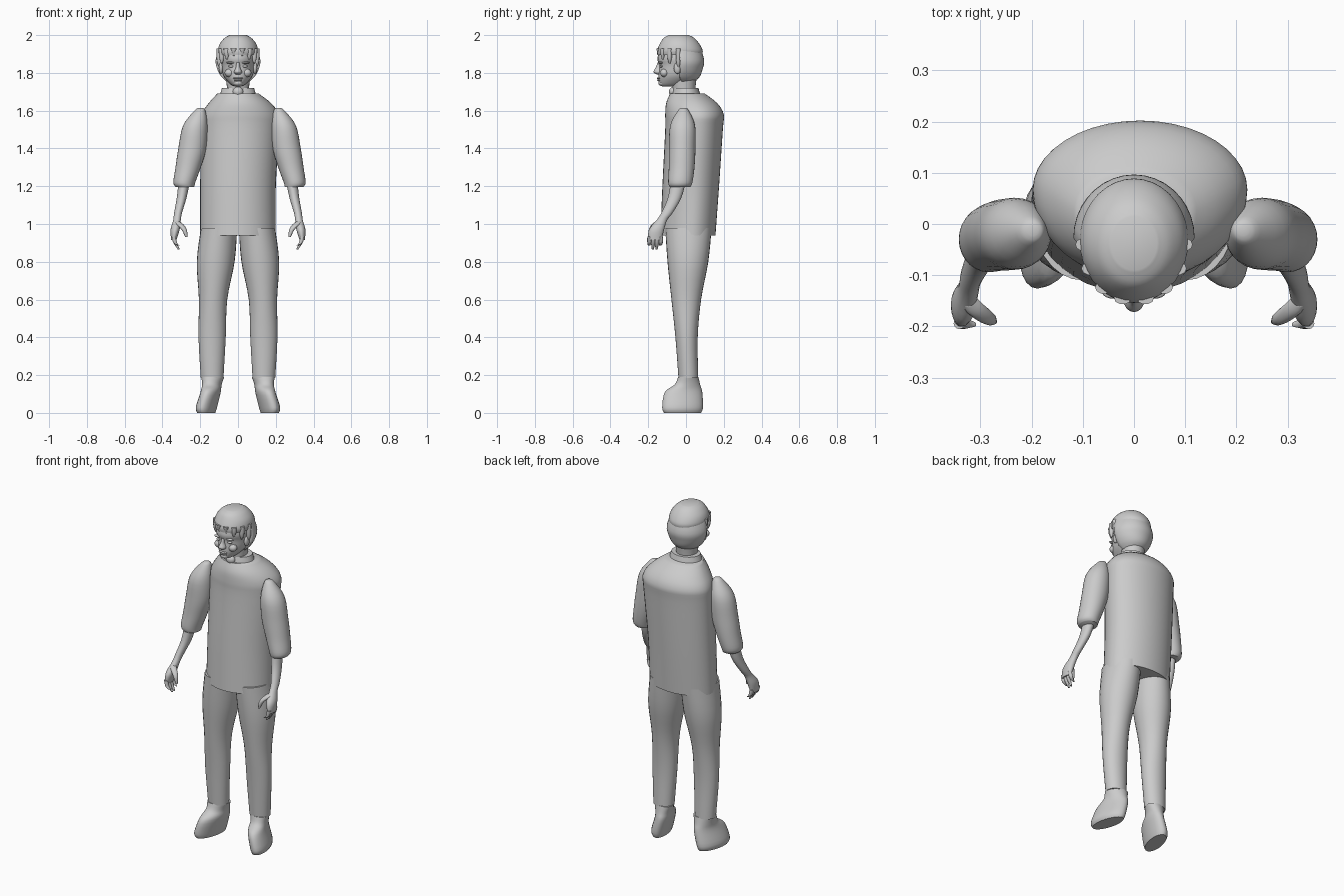
import bpy
import bmesh
import math
from mathutils import Vector

default_cube = bpy.data.objects.get("Cube")
if default_cube:
    bpy.data.objects.remove(default_cube, do_unlink=True)

# One plain colour for the whole figure
grey = bpy.data.materials.new("plain_grey")
grey.use_nodes = True
grey.diffuse_color = (.6, .6, .6, 1)
grey.node_tree.nodes["Principled BSDF"].inputs["Base Color"].default_value = grey.diffuse_color


def finish(name, bm):
    """Turn a bmesh into a smooth-shaded object."""
    bmesh.ops.recalc_face_normals(bm, faces=bm.faces)
    mesh = bpy.data.meshes.new(name)
    bm.to_mesh(mesh)
    bm.free()
    mesh.materials.append(grey)
    obj = bpy.data.objects.new(name, mesh)
    bpy.context.collection.objects.link(obj)
    bpy.ops.object.select_all(action="DESELECT")
    obj.select_set(True)
    bpy.context.view_layer.objects.active = obj
    bpy.ops.object.shade_smooth_by_angle(angle=math.radians(50))


def ring(z, wide, front, back, x=0):
    """Level cross-section: height, half width, y of its front and back, sideways place."""
    return Vector((z, wide, front, back, x))


def smooth_rings(keys, steps=4):
    """Cubic interpolation through the key rings."""
    padded = [keys[0], *keys, keys[-1]]
    for before, start, end, after in zip(padded, padded[1:], padded[2:], padded[3:]):
        leave, arrive = (end - before) / 2, (after - start) / 2
        for step in range(steps):
            t = step / steps
            bend = leave * (1 - t) - arrive * t + (end - start) * (2 * t - 1)
            yield start.lerp(end, t) + bend * t * (1 - t)
    yield keys[-1]


def loft(name, keys, side=1, shift=0, skew=0, widest=.5, sides=28):
    """Skin the rings; widest is where, from front to back, the section is broadest."""
    bm = bmesh.new()
    loops = []
    for z, wide, front, back, x in smooth_rings(keys):
        middle = front + (back - front) * widest
        loop = []
        for i in range(sides):
            angle = math.tau * i / sides
            reach = back - middle if math.sin(angle) > 0 else middle - front
            dy = math.sin(angle) * reach
            dx = math.cos(angle) * wide - skew * dy
            loop.append(bm.verts.new((side * (x + dx) + shift, middle + dy, z)))
        loops.append(loop)
    for low, high in zip(loops, loops[1:]):
        for i in range(sides):
            bm.faces.new((low[i - 1], low[i], high[i], high[i - 1]))
    bm.faces.new(loops[0])
    bm.faces.new(loops[-1])
    finish(name, bm)


def blob(name, centre, size):
    """Small ellipsoid."""
    bm = bmesh.new()
    bmesh.ops.create_uvsphere(bm, u_segments=16, v_segments=10, radius=1)
    bmesh.ops.scale(bm, vec=size, verts=bm.verts)
    bmesh.ops.translate(bm, vec=centre, verts=bm.verts)
    finish(name, bm)


# Shirt body and standing collar
loft("shirt", [
    ring(z=.94, wide=.2, front=-.135, back=.156),
    ring(z=1.2, wide=.2, front=-.125, back=.175),
    ring(z=1.5, wide=.208, front=-.11, back=.195, x=.01),
    ring(z=1.58, wide=.205, front=-.11, back=.2, x=.012),
    ring(z=1.64, wide=.165, front=-.105, back=.165, x=.01),
    ring(z=1.69, wide=.11, front=-.085, back=.1)], widest=.57, sides=40)
loft("collar", [
    ring(z=1.67, wide=.1, front=-.08, back=.08),
    ring(z=1.72, wide=.085, front=-.066, back=.066)])

# Paired limbs
for side, label in ((1, "left"), (-1, "right")):
    loft(label + "_trouser_leg", [
        ring(z=.185, wide=.06, front=-.04, back=.065, x=.137),
        ring(z=.4, wide=.072, front=-.056, back=.062, x=.137),
        ring(z=.6, wide=.075, front=-.077, back=.08, x=.132),
        ring(z=.8, wide=.1, front=-.098, back=.118, x=.118),
        ring(z=.98, wide=.096, front=-.11, back=.136, x=.1)], side)

    loft(label + "_shoe", [
        ring(z=0, wide=.044, front=-.116, back=.08, x=.168),
        ring(z=.03, wide=.052, front=-.126, back=.09, x=.167),
        ring(z=.11, wide=.05, front=-.112, back=.086, x=.145),
        ring(z=.15, wide=.05, front=-.06, back=.075, x=.138),
        ring(z=.19, wide=.06, front=-.042, back=.066, x=.134)], side, skew=.2)

    loft(label + "_sleeve", [
        ring(z=1.195, wide=.048, front=-.086, back=.022, x=.288),
        ring(z=1.22, wide=.058, front=-.094, back=.034, x=.292),
        ring(z=1.3, wide=.067, front=-.091, back=.045, x=.272),
        ring(z=1.4, wide=.074, front=-.09, back=.05, x=.25),
        ring(z=1.52, wide=.065, front=-.084, back=.048, x=.234),
        ring(z=1.6, wide=.029, front=-.043, back=.015, x=.21),
        ring(z=1.615, wide=.01, front=-.023, back=-.003, x=.205)], side, shift=.008)

    loft(label + "_forearm_and_palm", [
        ring(z=.915, wide=.014, front=-.2, back=-.13, x=.34),
        ring(z=.97, wide=.024, front=-.196, back=-.116, x=.333),
        ring(z=1.02, wide=.02, front=-.156, back=-.1, x=.323),
        ring(z=1.06, wide=.021, front=-.13, back=-.07, x=.317),
        ring(z=1.14, wide=.026, front=-.096, back=-.024, x=.298),
        ring(z=1.23, wide=.03, front=-.08, back=0, x=.284)], side, sides=20)

    # Fingers spread along the palm and curl inwards
    for i, finger in enumerate(("index", "middle", "ring", "little")):
        y = -.194 + .02 * i
        tip = .865 + .02 * (finger in ("index", "little"))
        loft(f"{label}_{finger}_finger", [
            ring(z=tip, wide=.005, front=y - .007, back=y + .003, x=.313),
            ring(z=.9, wide=.01, front=y - .011, back=y + .011, x=.332),
            ring(z=.935, wide=.011, front=y - .011, back=y + .011, x=.341)], side, sides=12)
    loft(label + "_thumb", [
        ring(z=.93, wide=.006, front=-.196, back=-.184, x=.273),
        ring(z=.97, wide=.014, front=-.197, back=-.169, x=.285),
        ring(z=1, wide=.019, front=-.18, back=-.15, x=.31),
        ring(z=1.015, wide=.012, front=-.16, back=-.13, x=.325)], side, sides=12)

# Neck, showing at the open collar
loft("neck", [
    ring(z=1.66, wide=.055, front=-.065, back=.045),
    ring(z=1.74, wide=.06, front=-.073, back=.052),
    ring(z=1.83, wide=.07, front=-.075, back=.065)])
blob("throat", centre=(0, -.068, 1.7), size=(.028, .022, .026))

# Face from chin to forehead
loft("face", [
    ring(z=1.728, wide=.016, front=-.124, back=-.06),
    ring(z=1.74, wide=.04, front=-.142, back=-.01),
    ring(z=1.785, wide=.077, front=-.146, back=.04),
    ring(z=1.84, wide=.09, front=-.143, back=.07),
    ring(z=1.88, wide=.095, front=-.151, back=.07),
    ring(z=1.95, wide=.085, front=-.13, back=.06)], widest=.6)
loft("nose", [
    ring(z=1.792, wide=.012, front=-.154, back=-.13),
    ring(z=1.805, wide=.021, front=-.172, back=-.12),
    ring(z=1.83, wide=.011, front=-.16, back=-.12),
    ring(z=1.855, wide=.01, front=-.15, back=-.12)], sides=16)
blob("upper_lip", centre=(0, -.142, 1.772), size=(.027, .013, .005))
blob("lower_lip", centre=(0, -.14, 1.762), size=(.022, .013, .006))
blob("chin", centre=(0, -.125, 1.746), size=(.026, .022, .016))
for side, label in ((1, "left"), (-1, "right")):
    blob(label + "_eye", centre=(side * .036, -.13, 1.835), size=(.015, .01, .007))
    blob(label + "_brow", centre=(side * .038, -.134, 1.854), size=(.024, .012, .006))
    blob(label + "_cheek", centre=(side * .045, -.115, 1.8), size=(.026, .022, .022))
    blob(label + "_ear", centre=(side * .09, -.045, 1.825), size=(.012, .02, .03))

# Bowl of hair at the back, then the crown
loft("back_hair", [
    ring(z=1.755, wide=.062, front=-.03, back=.045),
    ring(z=1.78, wide=.088, front=-.04, back=.073),
    ring(z=1.82, wide=.11, front=-.04, back=.088),
    ring(z=1.87, wide=.118, front=-.042, back=.096),
    ring(z=1.95, wide=.097, front=-.06, back=.07)], widest=.1, sides=36)
loft("crown_hair", [
    ring(z=1.895, wide=.1, front=-.152, back=.086),
    ring(z=1.92, wide=.106, front=-.153, back=.088),
    ring(z=1.955, wide=.096, front=-.138, back=.07),
    ring(z=1.985, wide=.071, front=-.118, back=.043),
    ring(z=2, wide=.045, front=-.09, back=.015)], sides=36)

# Fringe of tapered locks, longest at the temples
for side, label in ((1, "left"), (-1, "right")):
    for i, place in enumerate(("temple", "side", "brow", "middle")):
        angle = math.radians(5 + 24 * i)
        x, y = .098 * math.cos(angle), -.03 - .117 * math.sin(angle)
        tip = 1.83 + .02 * i
        loft(f"{label}_{place}_lock", [
            ring(z=tip, wide=.003, front=y - .004, back=y + .004, x=x),
            ring(z=tip + .03, wide=.014, front=y - .012, back=y + .012, x=x),
            ring(z=1.93, wide=.017, front=y - .013, back=y + .013, x=x)], side, sides=10)
